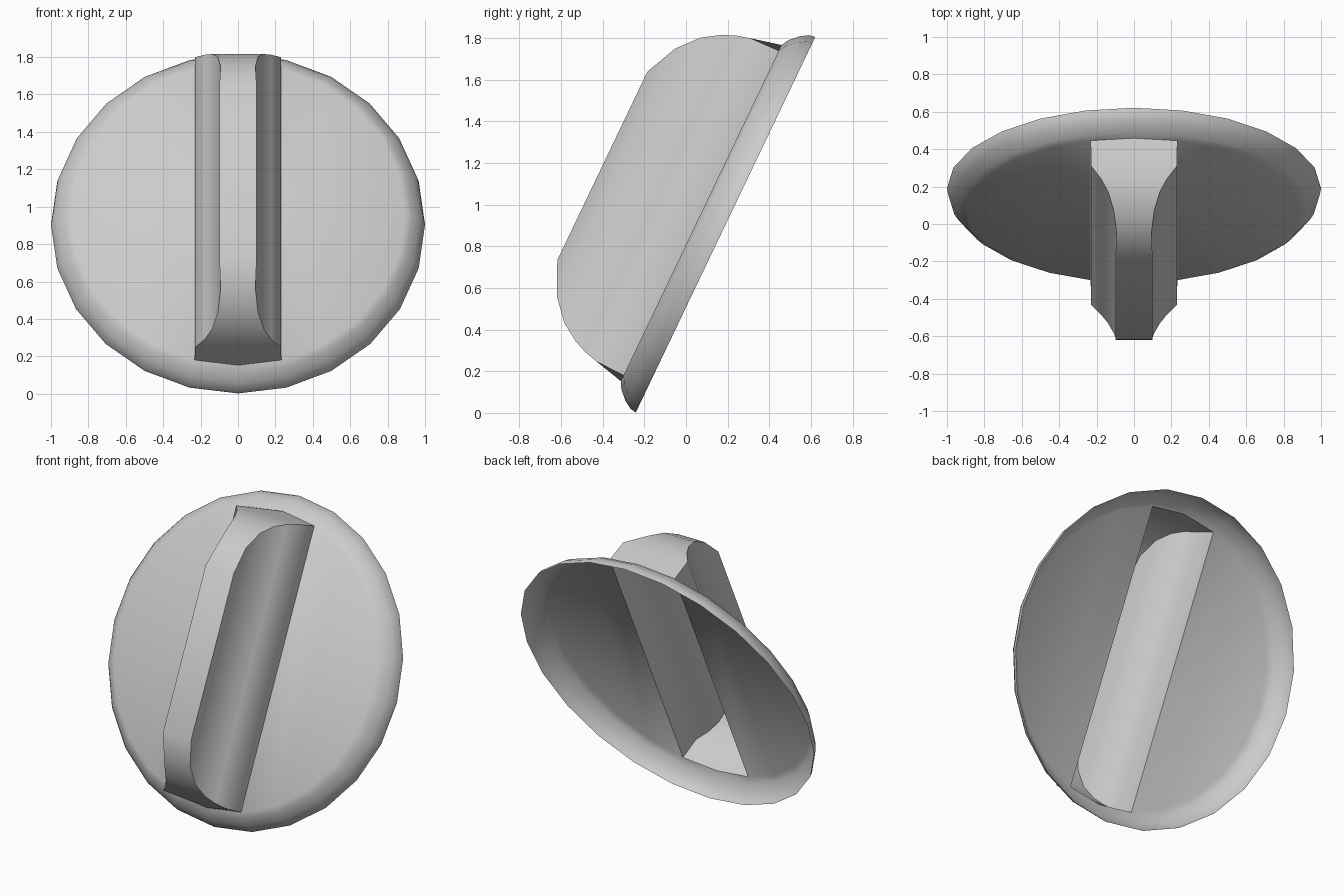
import bpy
import bmesh
import math

cube = bpy.data.objects.get("Cube")
if cube:
    bpy.data.objects.remove(cube, do_unlink=True)

SEGMENTS = 24
TILT = math.radians(64.45)
CENTRE = (0, 0.19, 0.904)

# Rim profile: radius, height along the dial axis
RIM = [(1.0, 0.0), (0.995, 0.03), (0.97, 0.07), (0.93, 0.11), (0.895, 0.13)]
INNER, FACE_HEIGHT = RIM[-1]

# Grip levels: half width, half length, height along the dial axis
CORNER = 2 * math.pi / SEGMENTS
GRIP = [
    (INNER * math.sin(CORNER), INNER * math.cos(CORNER), FACE_HEIGHT),
    (0.23, 0.86, 0.277),
    (0.176, 0.842, 0.345),
    (0.138, 0.815, 0.41),
    (0.108, 0.76, 0.495),
    (0.093, 0.66, 0.583),
    (0.1, 0.502, 0.656),
]

grey = bpy.data.materials.new("light_grey")
grey.use_nodes = True
grey.diffuse_color = (0.6, 0.6, 0.6, 1)
grey.node_tree.nodes["Principled BSDF"].inputs["Base Color"].default_value = (0.6, 0.6, 0.6, 1)


def finish(name, bm, angle):
    """Turn a bmesh into a tilted, smooth-shaded object."""
    mesh = bpy.data.meshes.new(name)
    bm.normal_update()
    bm.to_mesh(mesh)
    bm.free()
    mesh.materials.append(grey)
    obj = bpy.data.objects.new(name, mesh)
    bpy.context.collection.objects.link(obj)
    obj.location = CENTRE
    obj.rotation_euler = (TILT, 0, 0)
    bpy.ops.object.select_all(action='DESELECT')
    obj.select_set(True)
    bpy.context.view_layer.objects.active = obj
    bpy.ops.object.shade_smooth_by_angle(angle=math.radians(angle))


# Dial plate: rounded rim, open at the back, with a slot under the grip
bm = bmesh.new()
rings = []
for radius, height in RIM:
    rings.append([bm.verts.new((radius * math.sin(i * CORNER),
                                radius * math.cos(i * CORNER), height))
                  for i in range(SEGMENTS)])
for outer, inner in zip(rings, rings[1:]):
    for i in range(SEGMENTS):
        j = (i + 1) % SEGMENTS
        bm.faces.new((outer[j], outer[i], inner[i], inner[j]))
half = SEGMENTS // 2
for start in (1, half + 1):
    bm.faces.new(rings[-1][start:start + half - 1][::-1])
finish("dial_plate", bm, 40)

# Grip: hollow bar with hollowed sides and rounded ends
bm = bmesh.new()
levels = [[bm.verts.new((sx * w, sy * l, h))
           for sx, sy in ((1, 1), (-1, 1), (-1, -1), (1, -1))]
          for w, l, h in GRIP]
tips = {0: bm.verts.new((0, INNER, FACE_HEIGHT)),
        2: bm.verts.new((0, -INNER, FACE_HEIGHT))}
for n, (low, high) in enumerate(zip(levels, levels[1:])):
    for k in range(4):
        m = (k + 1) % 4
        loop = [low[k], low[m], high[m], high[k]]
        if n == 0 and k in tips:
            loop.insert(1, tips[k])
        bm.faces.new(loop)
bm.faces.new(levels[-1])
finish("grip", bm, 50)
